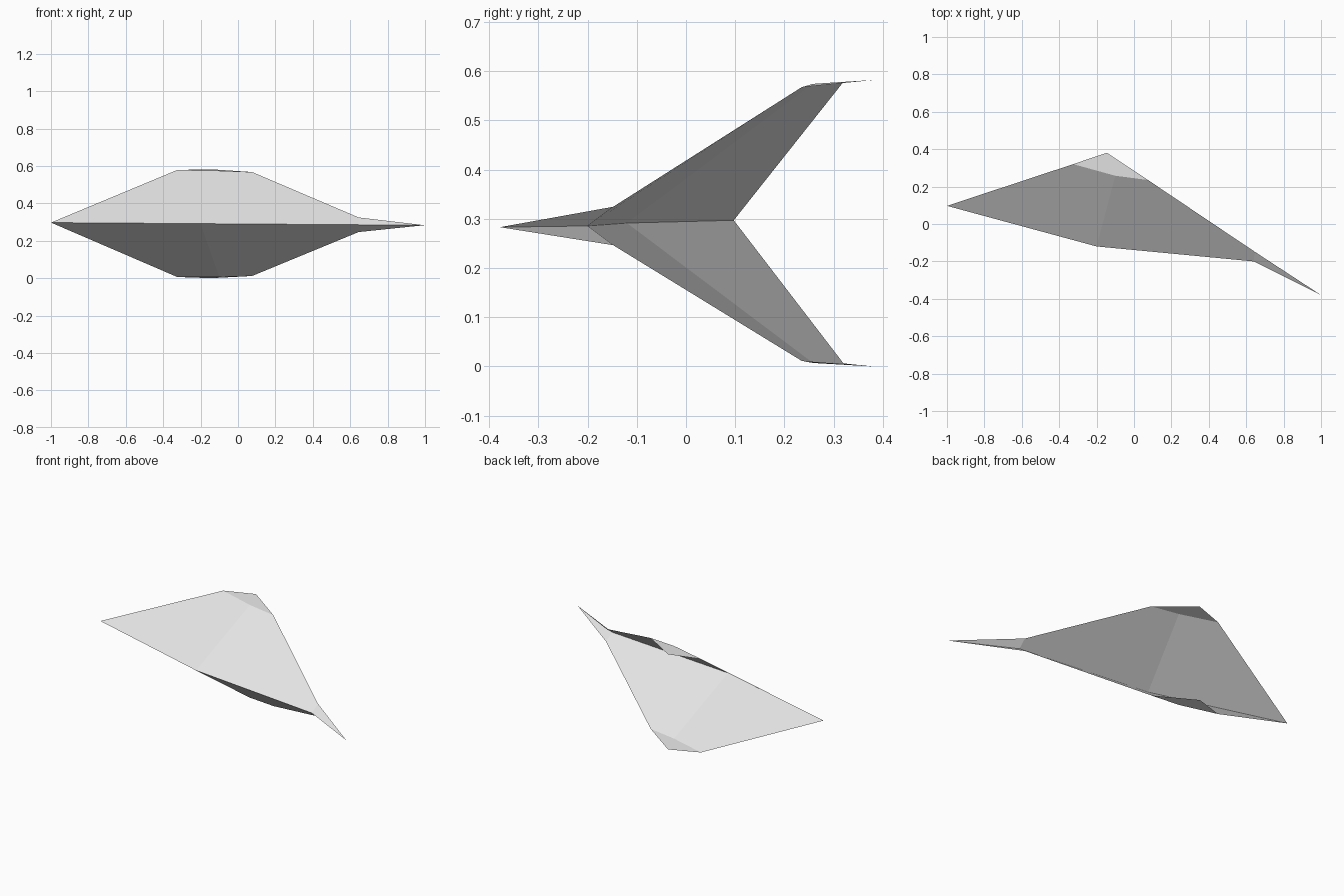
import bpy
import bmesh

cube = bpy.data.objects.get("Cube")
if cube:
    bpy.data.objects.remove(cube, do_unlink=True)

grey = bpy.data.materials.new("light_grey")
grey.use_nodes = True
colour = (0.8, 0.8, 0.8, 1)
grey.diffuse_color = colour
grey.node_tree.nodes["Principled BSDF"].inputs["Base Color"].default_value = colour

# Wing corners: x, y and spread away from the shared ridge line
corners = {
    "tail": (-1.0, 0.097, 0),
    "ridge_mid": (-0.2, -0.12, 0),
    "ridge_front": (0.64, -0.2, 0),
    "nose": (0.997, -0.378, 0),
    "shoulder": (0.645, -0.148, 0.039),
    "tip_front": (0.075, 0.235, 0.278),
    "tip_fold": (-0.1, 0.258, 0.2835),
    "tip_rear": (-0.325, 0.32, 0.286),
    "tip_point": (-0.145, 0.381, 0.291),
}

# Flat folded panels of one wing
panels = [
    ("tail", "ridge_mid", "tip_fold", "tip_rear"),
    ("ridge_mid", "ridge_front", "shoulder", "tip_front", "tip_fold"),
    ("ridge_front", "nose", "shoulder"),
    ("tip_rear", "tip_fold", "tip_front", "tip_point"),
]


def ridge_height(x):
    return 0.29 - 0.007 * x


def make_wing(name, side):
    bm = bmesh.new()
    verts = {key: bm.verts.new((x, y, ridge_height(x) + side * spread))
             for key, (x, y, spread) in corners.items()}
    for panel in panels:
        order = panel if side > 0 else reversed(panel)
        bm.faces.new([verts[key] for key in order])
    mesh = bpy.data.meshes.new(name)
    bm.to_mesh(mesh)
    bm.free()
    mesh.materials.append(grey)
    wing = bpy.data.objects.new(name, mesh)
    bpy.context.collection.objects.link(wing)


# Two mirrored sheets meeting along the ridge, open at the back
make_wing("upper_wing", 1)
make_wing("lower_wing", -1)
